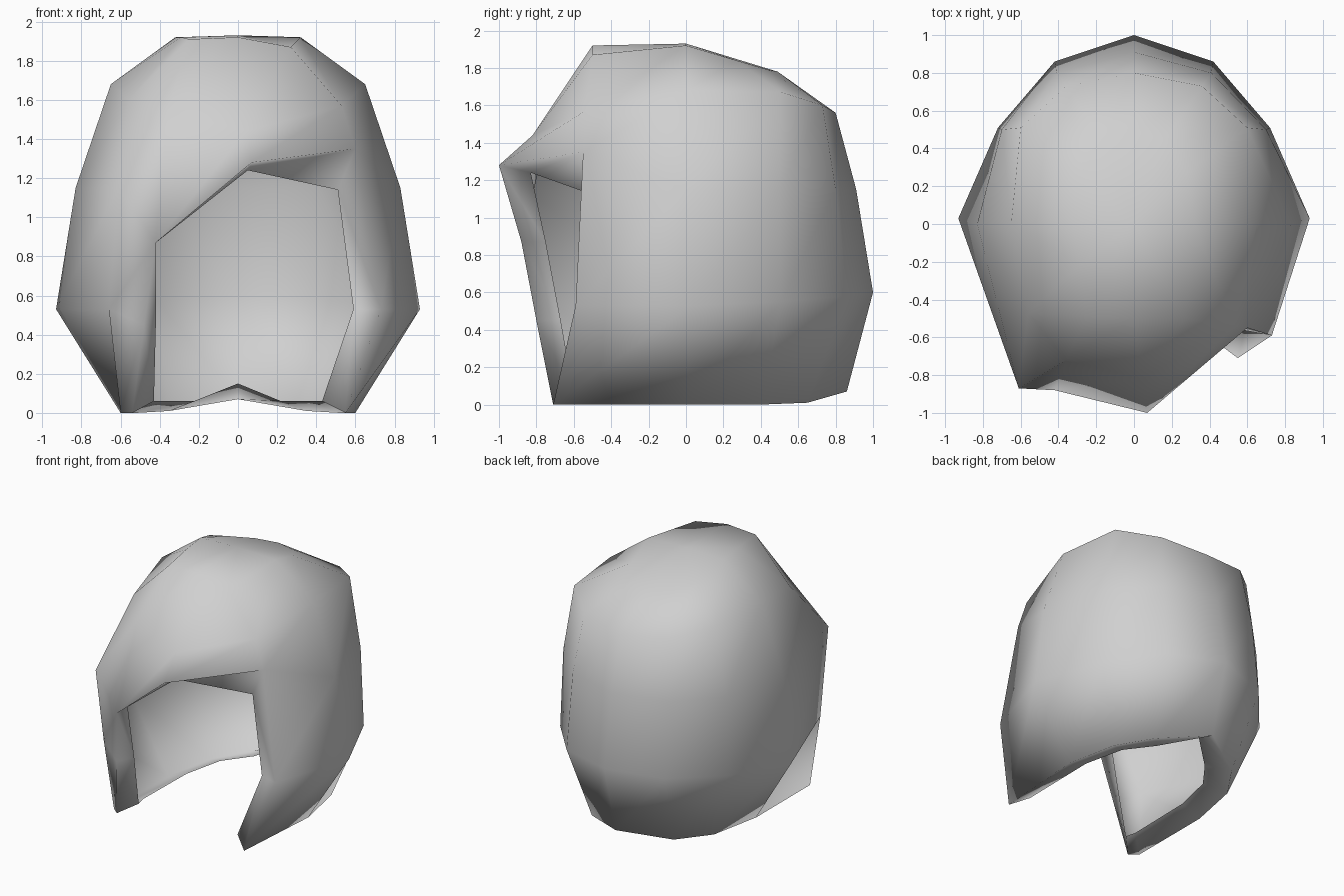
import bpy, bmesh

old = bpy.data.objects.get("Cube")
if old:
    bpy.data.objects.remove(old)

# Single grey material
grey = bpy.data.materials.new("light grey")
grey.use_nodes = True
colour = (0.63, 0.63, 0.63, 1)
grey.diffuse_color = colour
grey.node_tree.nodes["Principled BSDF"].inputs["Base Color"].default_value = colour

# Each row: left front edge, left half (side to back, mirrored), back centre, right front points
ROWS = [
    ((.55, -.71, 0), [(.60, 0, 0), (.52, .40, 0), (.35, .65, .01)], (0, .86, .07),
     [(-.60, -.66, 0), (-.54, -.71, 0)]),
    ((.73, -.59, .53), [(.93, .03, .53), (.72, .51, .55), (.42, .86, .58)], (0, 1, .60),
     [(-.66, -.70, .53), (-.48, -.80, .45)]),
    ((.60, -.55, 1.35), [(.83, 0, 1.15), (.70, .50, 1.15), (.41, .80, 1.15)], (0, .91, 1.15),
     [(-.61, -.87, 1.15), (-.42, -.88, .87), (.07, -1, 1.28)]),
    ((.53, -.54, 1.57), [(.65, 0, 1.68), (.60, .51, 1.67), (.36, .73, 1.60)], (0, .80, 1.56),
     [(-.56, -.47, 1.60), (-.36, -.72, 1.54), (.04, -.82, 1.44)]),
    ((.27, -.50, 1.87), [(.32, 0, 1.92), (.28, .27, 1.84), (.16, .44, 1.79)], (0, .49, 1.78),
     [(-.29, -.22, 1.92), (-.25, -.49, 1.91), (0, -.50, 1.92)]),
]

# Inner lip: bottom from left front round the back to right front, then up and over the face
LIP = [(.43, -.62, .06), (.44, 0, .06), (.37, .31, .06), (.22, .51, .06), (0, .70, .15),
       (-.22, .51, .06), (-.37, .31, .06), (-.44, 0, .06), (-.45, -.52, .06), (-.43, -.60, .06),
       (-.42, -.67, .45), (-.42, -.75, .87), (.05, -.83, 1.24), (.51, -.55, 1.14), (.59, -.55, .53)]

bm = bmesh.new()
rings = []
for edge, half, back, front in ROWS:
    mirrored = [(-x, y, z) for x, y, z in reversed(half)]
    rings.append([bm.verts.new(p) for p in [edge, *half, back, *mirrored, *front]])

# Outer shell: lower rows stay open at the face, upper rows close round the forehead
for low, high in zip(rings, rings[1:]):
    closed = len(low) == len(high) == 11
    for i in range(11 if closed else len(low) - 1):
        j = (i + 1) % len(low)
        bm.faces.new((low[i], low[j], high[j], high[i]))

# Crown
top = bm.verts.new((0, 0, 1.93))
for i in range(11):
    bm.faces.new((rings[-1][i], rings[-1][(i + 1) % 11], top))

# Lip folded inward along the bottom and the face opening
rim = rings[0] + [rings[1][9], rings[2][9], rings[2][10], rings[2][0], rings[1][0]]
lip = [bm.verts.new(p) for p in LIP]
for i in range(len(rim)):
    j = (i + 1) % len(rim)
    bm.faces.new((rim[j], rim[i], lip[i], lip[j]))

bmesh.ops.recalc_face_normals(bm, faces=bm.faces[:])
if top.link_faces[0].normal.z < 0:
    bmesh.ops.reverse_faces(bm, faces=bm.faces[:])
for f in bm.faces:
    f.smooth = True

mesh = bpy.data.meshes.new("hair_shell")
bm.to_mesh(mesh)
bm.free()
mesh.materials.append(grey)
hair = bpy.data.objects.new("hair_shell", mesh)
bpy.context.collection.objects.link(hair)
